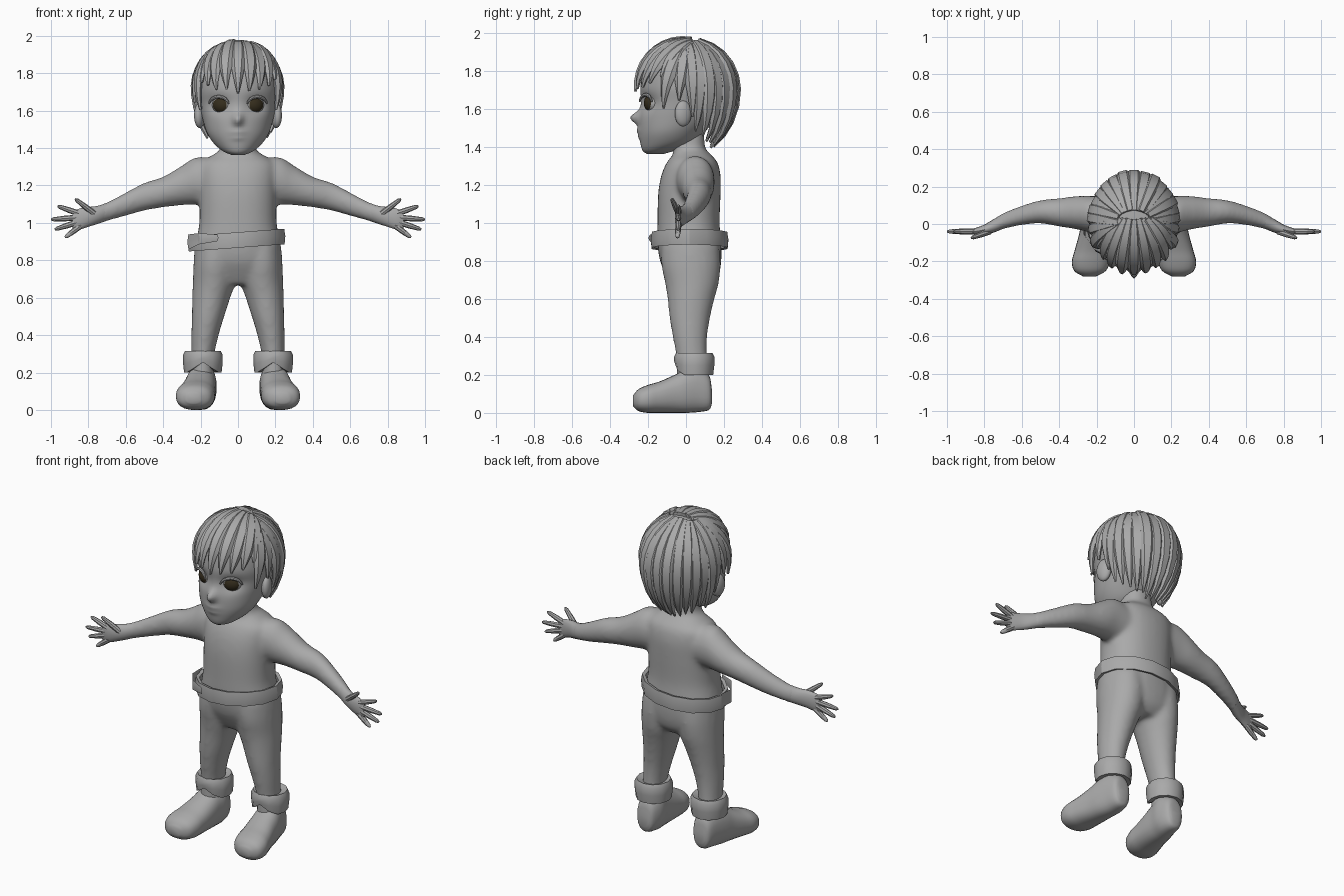
import bpy, bmesh, math, random
from mathutils import Vector, Matrix

random.seed(4)
if "Cube" in bpy.data.objects:
    bpy.data.objects.remove(bpy.data.objects["Cube"])


def material(name, rgb):
    m = bpy.data.materials.new(name)
    m.use_nodes = True
    m.diffuse_color = (*rgb, 1)
    m.node_tree.nodes["Principled BSDF"].inputs["Base Color"].default_value = (*rgb, 1)
    return m


GREY = material("grey", (0.4, 0.4, 0.4))
BROWN = material("dark_brown", (0.035, 0.026, 0.012))


def finish(name, bm, angle=40, mats=(GREY,)):
    bmesh.ops.recalc_face_normals(bm, faces=bm.faces[:])
    me = bpy.data.meshes.new(name)
    bm.to_mesh(me)
    bm.free()
    for m in mats:
        me.materials.append(m)
    me.shade_smooth()
    me.set_sharp_from_angle(angle=math.radians(angle))
    ob = bpy.data.objects.new(name, me)
    bpy.context.scene.collection.objects.link(ob)
    return ob


def smooth(rows, k=4):
    """Resample rows of numbers along a smooth curve."""
    p = [Vector(r) for r in rows]
    p = [p[0] * 2 - p[1]] + p + [p[-1] * 2 - p[-2]]
    out = []
    for a, b, c, d in zip(p, p[1:], p[2:], p[3:]):
        for j in range(k):
            t = j / k
            out.append((b * 2 + (c - a) * t + (a * 2 - b * 5 + c * 4 - d) * t**2
                        + (b * 3 - a - c * 3 + d) * t**3) * 0.5)
    return out + [p[-2]]


def loft(bm, rings, n=24, power=1.0, closed=False):
    """Skin rings given as centre, u axis and v axis."""
    def shape(w):
        return math.copysign(abs(w) ** power, w)
    loops = []
    for c, u, v in rings:
        loops.append([bm.verts.new(Vector(c) + Vector(u) * shape(math.cos(a)) + Vector(v) * shape(math.sin(a)))
                      for a in (math.tau * i / n for i in range(n))])
    pairs = list(zip(loops, loops[1:]))
    if closed:
        pairs.append((loops[-1], loops[0]))
    for a, b in pairs:
        for i in range(n):
            bm.faces.new((a[i], a[(i + 1) % n], b[(i + 1) % n], b[i]))
    if not closed:
        bm.faces.new(loops[0])
        bm.faces.new(loops[-1])
    return loops


def level(z, cx, rx, y0, y1):
    return (cx, (y0 + y1) / 2, z), (rx, 0, 0), (0, (y1 - y0) / 2, 0)


def tube(bm, pts, radii, n=8):
    rings = []
    for i, p in enumerate(pts):
        d = Vector(pts[min(i + 1, len(pts) - 1)]) - Vector(pts[max(i - 1, 0)])
        u = d.cross(Vector((0, 1, 0))).normalized()
        rings.append((p, u * radii[i], d.cross(u).normalized() * radii[i]))
    loft(bm, rings, n)


def ellipsoid(bm, centre, radii, turn=0.0):
    m = (Matrix.Translation(centre) @ Matrix.Rotation(turn, 4, "Z")
         @ Matrix.Diagonal((*radii, 1)) @ Matrix.Rotation(math.pi / 2, 4, "X"))
    bmesh.ops.create_uvsphere(bm, u_segments=32, v_segments=26, radius=1, matrix=m)


# Body: torso, legs and arms blended into one skin
TORSO = [(.67, .10, -.07, .13), (.72, .20, -.10, .17), (.8, .235, -.137, .186), (.9, .225, -.15, .185),
         (1, .207, -.15, .177), (1.15, .207, -.147, .182), (1.25, .21, -.13, .182), (1.32, .2, -.1, .165),
         (1.36, .14, -.068, .13), (1.39, .098, -.07, .103), (1.44, .088, -.08, .097), (1.5, .08, -.08, .09)]
LEG = [(.12, .19, .07, -.05, .12), (.22, .19, .062, -.05, .12), (.3, .187, .062, -.052, .11),
       (.4, .176, .073, -.07, .112), (.5, .16, .087, -.087, .127), (.6, .143, .102, -.097, .15),
       (.68, .128, .114, -.11, .172), (.78, .122, .116, -.13, .183), (.88, .12, .11, -.13, .175)]
ARM = [(.1, .04, 1.22, .11, .12), (.22, .05, 1.225, .1, .127), (.3, .06, 1.2, .09, .106),
       (.4, .062, 1.165, .076, .082), (.5, .065, 1.14, .062, .075), (.6, .046, 1.1, .052, .063),
       (.7, .015, 1.06, .043, .051), (.75, -.01, 1.043, .037, .049)]
body = bmesh.new()
loft(body, [level(z, 0, rx, a, b) for z, rx, a, b in smooth(TORSO)], 32, 0.88)
for s in (1, -1):
    loft(body, [level(z, s * cx, rx, a, b) for z, cx, rx, a, b in smooth(LEG)])
    loft(body, [((s * x, y, z), (0, ry, 0), (0, 0, rz)) for x, y, z, ry, rz in smooth(ARM)])
body = finish("body", body, 180)
remesh = body.modifiers.new("blend", "REMESH")
remesh.mode, remesh.voxel_size, remesh.use_smooth_shade = "VOXEL", 0.013, True
relax = body.modifiers.new("relax", "SMOOTH")
relax.factor, relax.iterations = 0.5, 10

# Hands, boots and cuffs
PALM = [(.7, .015, 1.06, .04, .048), (.75, -.01, 1.043, .036, .048), (.8, -.03, 1.032, .027, .053),
        (.85, -.04, 1.02, .018, .056), (.885, -.042, 1.015, .009, .045)]
FINGERS = [((.77, -.04, 1.05), (.87, -.075, 1.128)), ((.85, -.04, 1.05), (.965, -.04, 1.09)),
           ((.86, -.04, 1.028), (1, -.04, 1.018)), ((.86, -.04, 1.003), (.98, -.04, .965)),
           ((.84, -.04, .985), (.925, -.045, .922))]
FOOT = [(.137, .19, .05, .12, .03), (.12, .19, .015, .2, .055), (.06, .19, .004, .24, .075),
        (0, .2, 0, .23, .082), (-.06, .207, 0, .2, .088), (-.14, .22, 0, .165, .097),
        (-.2, .23, 0, .147, .102), (-.25, .235, .01, .125, .085), (-.28, .238, .035, .09, .035)]
for s, side in ((1, "left"), (-1, "right")):
    bm = bmesh.new()
    loft(bm, [((s * x, y, z), (0, ry, 0), (0, 0, rz)) for x, y, z, ry, rz in smooth(PALM)], 16)
    for a, b in FINGERS:
        a, b = (Vector((s * p[0], p[1], p[2])) for p in (a, b))
        tube(bm, [a, a.lerp(b, .5), a.lerp(b, .9), b], [.016, .015, .011, .005])
    finish(side + "_hand", bm)

    bm = bmesh.new()
    loft(bm, [((s * cx, y, (a + b) / 2), (rx, 0, 0), (0, 0, (b - a) / 2))
              for y, cx, a, b, rx in smooth(FOOT)], 24, 0.85)
    finish(side + "_boot", bm, 60)

    bm = bmesh.new()
    loops = loft(bm, [level(z, s * .188, r, .043 - r, .043 + r) for z, r in
                      ((.205, .07), (.2, .1), (.25, .106), (.295, .106), (.315, .096), (.3, .055))],
                 12, closed=True)
    for loop, lift in zip(loops, (.055, .055, .025)):
        loop[9].co.z += lift
        for i in (8, 10):
            loop[i].co.z += lift * .4
    finish(side + "_cuff", bm, 35)

# Loose tilted belt with a folded end
bm = bmesh.new()
loops = loft(bm, [level(z, -.007, .26 - t, -.19 + t, .228 - t) for z, t in
                  ((.872, .022), (.867, .004), (.91, 0), (.95, .006), (.945, .025))], 14, closed=True)
for v in bm.verts:
    v.co.z += .075 * v.co.x
finish("belt", bm, 30)
bm = bmesh.new()
loft(bm, [((x, y, z), (.006, -.008, 0), (0, 0, h)) for x, y, z, h in
          ((-.262, .03, .9, .042), (-.265, -.06, .898, .04), (-.21, -.14, .915, .03), (-.11, -.19, .92, .018))], 4)
finish("belt_end", bm, 30)

# Head with nose, lips and eye sockets pushed from the skull
HEAD = [(1.362, .03, -.205, -.12), (1.38, .075, -.228, -.06), (1.42, .125, -.24, .04), (1.48, .165, -.247, .1),
        (1.56, .19, -.246, .17), (1.64, .206, -.237, .21), (1.72, .22, -.24, .24), (1.82, .208, -.22, .23),
        (1.9, .165, -.16, .18), (1.945, .09, -.08, .11), (1.955, .02, -.01, .04)]


def bump(dx, dz, wx, wz):
    return math.exp(-(dx / wx) ** 2 - (dz / wz) ** 2)


bm = bmesh.new()
loft(bm, [level(z, 0, rx, a, b) for z, rx, a, b in smooth(HEAD, 6)], 80)
for v in bm.verts:
    x, y, z = v.co
    if y < -.05:
        v.co.y += (.025 * bump(abs(x) - .1, z - 1.63, .055, .045) - .047 * bump(x, z - 1.553, .024, .032)
                   - .012 * bump(x, z - 1.485, .04, .014) - .008 * bump(x, z - 1.455, .035, .014))
finish("head", bm, 80)

for s, side in ((1, "left"), (-1, "right")):
    # Eyeball with its iris coloured by distance from the gaze axis
    bm = bmesh.new()
    centre, turn = Vector((s * .085, -.175, 1.63)), s * math.radians(25)
    ellipsoid(bm, centre, (.055, .045, .048), turn)
    back = Matrix.Rotation(-turn, 3, "Z")
    for f in bm.faces:
        p = back @ (f.calc_center_median() - centre)
        f.material_index = int(p.y < 0 and math.hypot(p.x / .04, p.z / .035) < 1)
    finish(side + "_eye", bm, 60, (GREY, BROWN))

    bm = bmesh.new()
    arc = [math.radians(a) for a in range(10, 171, 20)]
    lid = [(s * (.103 + .054 * math.cos(a)), -.212 + .032 * math.cos(a), 1.63 + .044 * math.sin(a)) for a in arc]
    tube(bm, lid, [.003 + .007 * math.sin(a) for a in arc])
    finish(side + "_eyelid", bm)

    bm = bmesh.new()
    ellipsoid(bm, (s * .205, -.015, 1.575), (.028, .045, .068), s * .3)
    finish(side + "_ear", bm, 60)


# Hair locks sweeping over an egg-shaped scalp
def scalp(d, grow):
    return Vector((d.x * .245 * grow, d.y * .283 * grow, 1.7 + d.z * (.28 if d.z > 0 else .37) * grow))


def lock(bm, start, azimuth, z_end, width):
    c = (z_end - 1.7) / (.28 if z_end > 1.7 else .37)
    r, az = math.sqrt(1 - c * c), math.radians(azimuth)
    a, b = Vector(start).normalized(), Vector((r * math.cos(az), r * math.sin(az), c))
    grow, steps, rings = random.uniform(.93, .965), 9, []
    for i in range(steps + 1):
        t = i / steps
        d = a.slerp(b, t)
        side = (b - a).cross(d).normalized()
        taper = min(1, .55 + 1.6 * t) * min(1, (1.03 - t) * 2.4) ** .8
        rings.append((scalp(d, grow), side * width * taper, d * .024 * (.25 + .75 * taper)))
    loft(bm, rings, 6)


fringe = bmesh.new()
for i in range(-4, 5):
    lock(fringe, (i * .1, .1, 1), -90 + i * 15, 1.685 + .019 * abs(i) + random.uniform(-.012, .012), .041)
finish("fringe_hair", fringe, 35)

sides = bmesh.new()
for s in (0, 1):
    for az, z_end in ((-27, 1.6), (-8, 1.64), (8, 1.55)):
        lock(sides, (.35 * (1 - 2 * s), .03, .9), 180 - az if s else az, z_end, .042)
finish("side_hair", sides, 35)

back = bmesh.new()
for i in range(13):
    az = 14 + i * 152 / 12
    a = math.radians(az)
    z_end = 1.46 - .09 * math.sin(a) ** 2 + random.uniform(-.015, .02)
    lock(back, (.35 * math.cos(a), .1 + .15 * math.sin(a), .9), az, z_end, .043)
finish("back_hair", back, 35)
